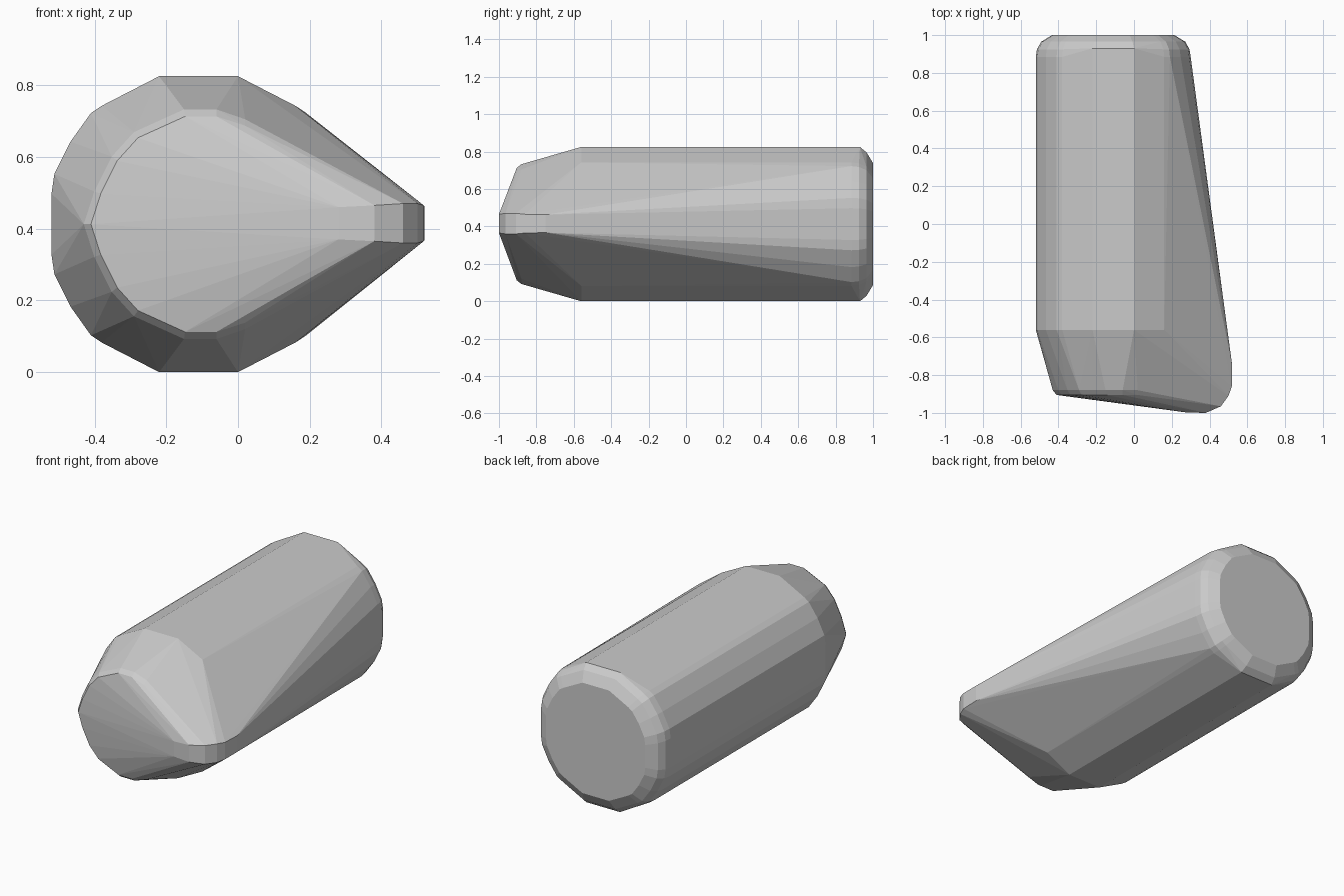
import bpy, bmesh

if "Cube" in bpy.data.objects:
    bpy.data.objects.remove(bpy.data.objects["Cube"])

CZ = 0.4125   # mid height
CX = -0.11    # axis of the round body

# Quarter outline of the faceted round section: offsets from the axis
QUARTER = [(0.41, 0.085), (0.402, 0.14), (0.357, 0.23), (0.30, 0.31),
           (0.27, 0.33), (0.11, 0.4125)]


def ring(y, scale=1.0, right=True):
    """Section points at depth y; right=False leaves out the far right side."""
    pts = []
    for dx, dz in QUARTER:
        for sz in (1, -1):
            pts.append((CX - dx * scale, y, CZ + sz * dz * scale))
            if right or dx < 0.28:
                pts.append((CX + min(dx, 0.43) * scale, y, CZ + sz * dz * scale))
    return pts


points = []
# Straight round barrel with a rounded rear edge
points += ring(-0.56, right=False)
points += ring(0.885)
points += ring(0.925, 0.985)
points += ring(0.965, 0.93)
points += ring(1.0, 0.79)
points += [(CX + sx * 0.11, 0.93, CZ + sz * CZ) for sx in (1, -1) for sz in (1, -1)]

# Smaller front rim
for y, half in ((-0.88, 0.325), (-0.905, 0.305)):
    for dx, dz in ((1.0, 0.0), (0.91, 0.28), (0.76, 0.58), (0.57, 0.79), (0.14, 0.985)):
        for sz in (1, -1):
            points.append((-0.105 - dx * half, y, CZ + sz * dz * half))
    for sz in (1, -1):
        points.append((-0.06, y, CZ + sz * 0.985 * half))
        points.append((0.02, y, CZ + sz * 0.90 * half))

# Narrow rounded nose at the front right corner
for x, y, h in ((0.28, -0.998, 0.045), (0.38, -1.0, 0.05), (0.46, -0.965, 0.055),
                (0.50, -0.91, 0.055), (0.518, -0.86, 0.05), (0.52, -0.75, 0.048)):
    for sz in (1, -1):
        points.append((x, y, 0.415 + sz * h))

# Skin all sections with one convex shell
bm = bmesh.new()
for p in points:
    bm.verts.new((max(-0.52, min(0.52, p[0])), p[1], p[2]))
bmesh.ops.remove_doubles(bm, verts=bm.verts, dist=0.002)
res = bmesh.ops.convex_hull(bm, input=bm.verts)
loose = [v for v in bm.verts if not v.link_faces]
bmesh.ops.delete(bm, geom=loose, context='VERTS')
bmesh.ops.dissolve_limit(bm, angle_limit=0.01, verts=bm.verts, edges=bm.edges)
bmesh.ops.recalc_face_normals(bm, faces=bm.faces)

mesh = bpy.data.meshes.new("tapered_barrel_body")
bm.to_mesh(mesh)
bm.free()
body = bpy.data.objects.new("tapered_barrel_body", mesh)
bpy.context.collection.objects.link(body)
